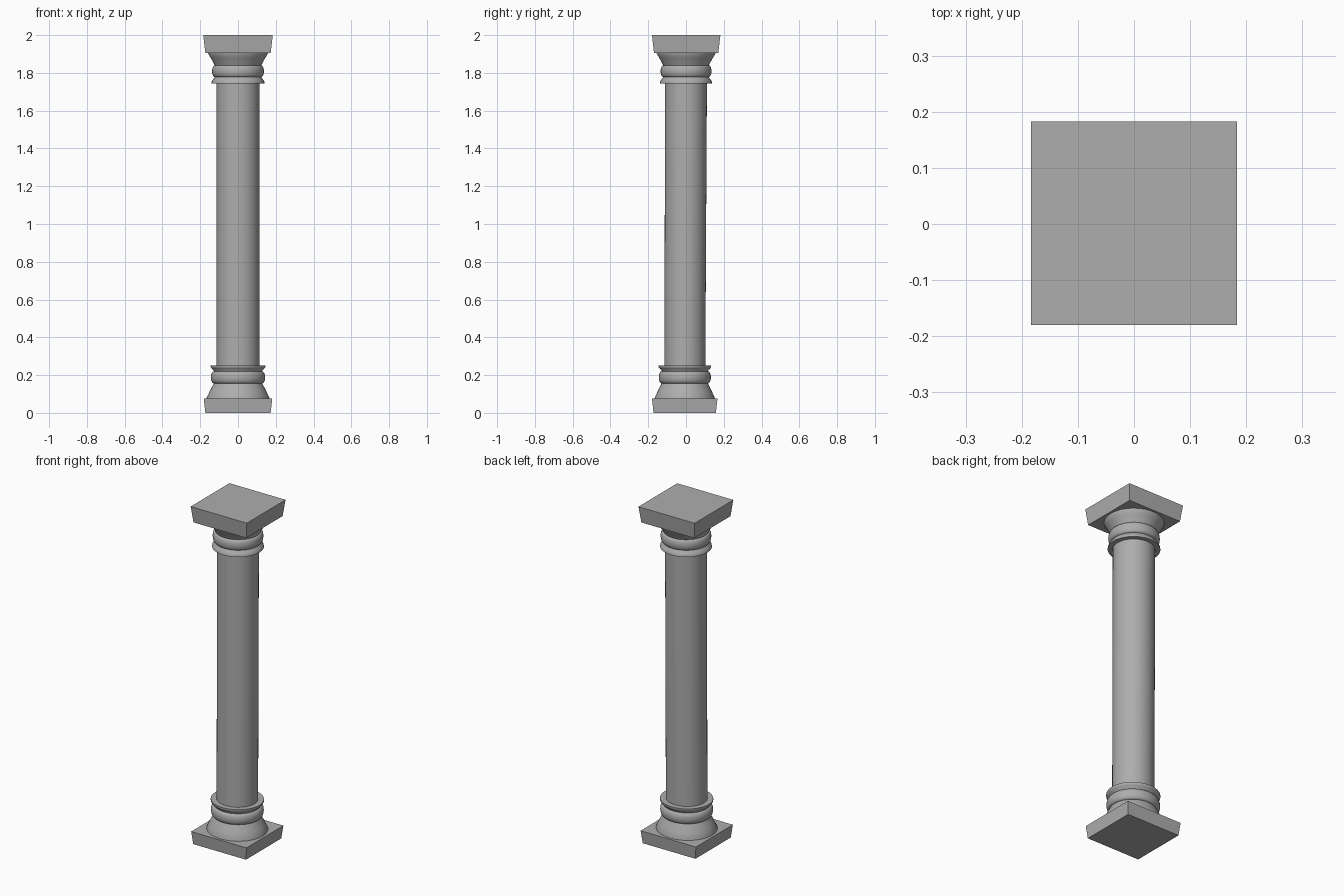
import bpy, bmesh, math

if "Cube" in bpy.data.objects:
    bpy.data.objects.remove(bpy.data.objects["Cube"])

stone = bpy.data.materials.new("grey stone")
stone.diffuse_color = (0.42, 0.42, 0.42, 1)
stone.use_nodes = True
stone.node_tree.nodes["Principled BSDF"].inputs["Base Color"].default_value = stone.diffuse_color
SEGMENTS = 64


def place(x, y, z):
    # the column is slightly shallower and set forward towards its foot
    return (x, y * (0.955 + 0.015 * z) - 0.007 + 0.004 * z, z)


def finish(name, bm):
    bmesh.ops.recalc_face_normals(bm, faces=bm.faces)
    mesh = bpy.data.meshes.new(name)
    bm.to_mesh(mesh)
    bm.free()
    mesh.materials.append(stone)
    obj = bpy.data.objects.new(name, mesh)
    bpy.context.collection.objects.link(obj)
    bpy.ops.object.select_all(action='DESELECT')
    obj.select_set(True)
    bpy.context.view_layer.objects.active = obj
    bpy.ops.object.shade_smooth_by_angle(angle=math.radians(32))


def loft(name, rings):
    # join rings of points with quads and cap both ends
    bm = bmesh.new()
    loops = [[bm.verts.new(place(*p)) for p in ring] for ring in rings]
    n = len(loops[0])
    for a, b in zip(loops, loops[1:]):
        for i in range(n):
            bm.faces.new((a[i], a[(i + 1) % n], b[(i + 1) % n], b[i]))
    bm.faces.new(loops[0][::-1])
    bm.faces.new(loops[-1])
    finish(name, bm)


def turned(name, profile):
    turn = [2 * math.pi * i / SEGMENTS for i in range(SEGMENTS)]
    loft(name, [[(r * math.cos(t), r * math.sin(t), z) for t in turn]
                for r, z in profile])


def slab(name, z0, h0, z1, h1):
    loft(name, [[(-h, -h, z), (h, -h, z), (h, h, z), (-h, h, z)]
                for z, h in ((z0, h0), (z1, h1))])


def bulge(r, depth, z0, z1, steps=10):
    # half-round moulding between two heights
    return [(r + depth * math.sin(math.pi * i / steps),
             (z0 + z1) / 2 - (z1 - z0) / 2 * math.cos(math.pi * i / steps))
            for i in range(steps + 1)]


# square slabs, both wider at the top
slab("plinth", 0, 0.173, 0.075, 0.181)
slab("abacus", 1.905, 0.173, 2.0, 0.184)

# plain shaft
turned("shaft", [(0.113, 0.2), (0.113, 1.79)])

# base: flared foot, round ring, flared lip
turned("base_moulding",
       [(0.167, 0.07), (0.167, 0.078), (0.152, 0.11), (0.138, 0.138)]
       + bulge(0.128, 0.016, 0.156, 0.22)
       + [(0.131, 0.228), (0.141, 0.236), (0.145, 0.243), (0.145, 0.252)])

# capital: lip, round ring, flared neck
turned("capital_moulding",
       [(0.14, 1.745), (0.139, 1.754), (0.134, 1.763), (0.126, 1.772)]
       + bulge(0.123, 0.014, 1.778, 1.84)
       + [(0.132, 1.858), (0.145, 1.88), (0.160, 1.905), (0.160, 1.91)])
